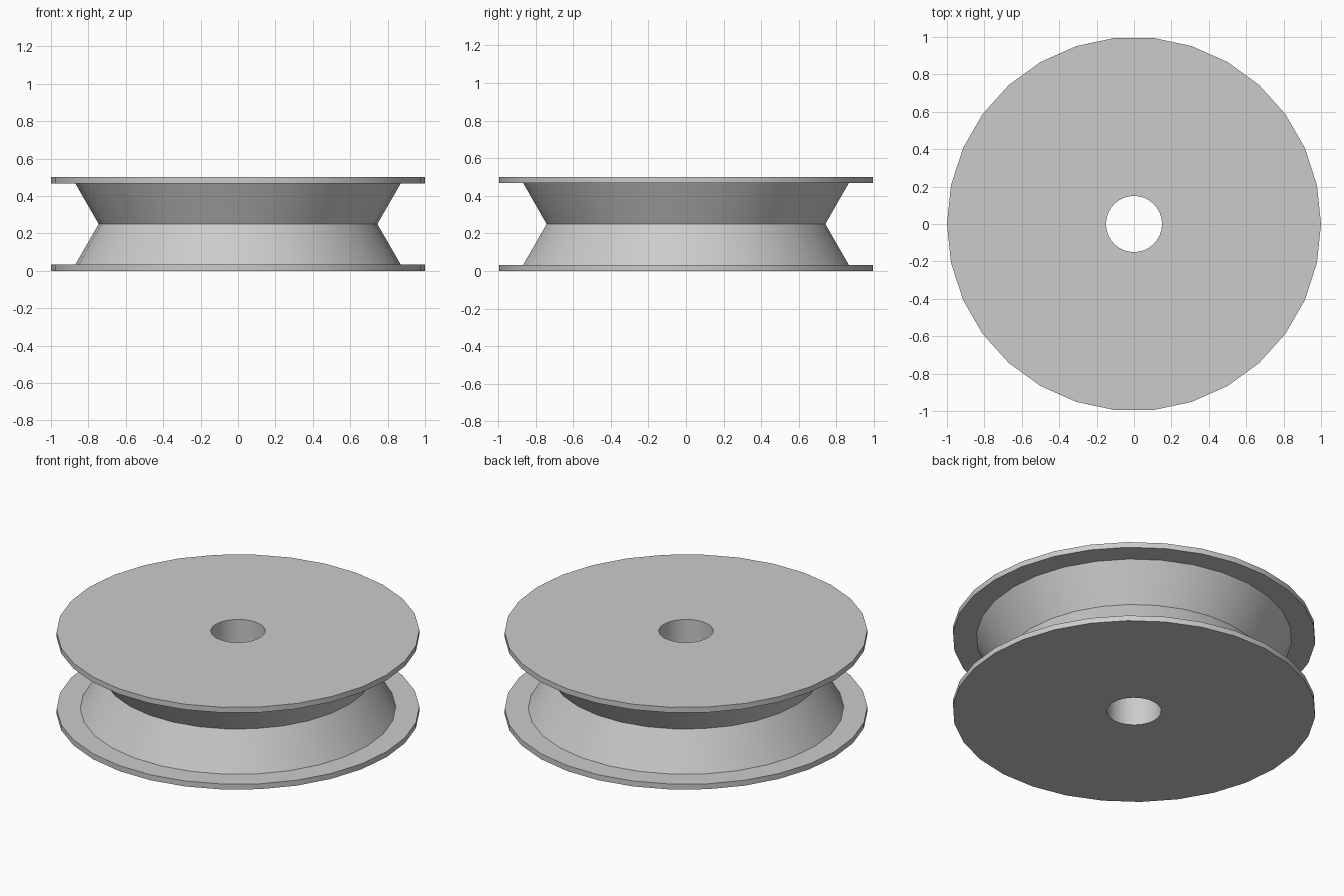
import bpy
import bmesh
import math
from mathutils import Matrix

cube = bpy.data.objects.get("Cube")
if cube:
    bpy.data.objects.remove(cube, do_unlink=True)

SIDES = 30
HEIGHT = 0.5
FLANGE = 0.033

grey = bpy.data.materials.new("light_grey")
grey.use_nodes = True
colour = (0.6, 0.6, 0.6, 1)
grey.diffuse_color = colour
grey.node_tree.nodes["Principled BSDF"].inputs["Base Color"].default_value = colour


def lathe(name, profile):
    """Spin a closed (radius, height) profile around the z axis."""
    bm = bmesh.new()
    verts = [bm.verts.new((r, 0, z)) for r, z in profile]
    edges = [bm.edges.new((verts[i - 1], verts[i])) for i in range(len(verts))]
    bmesh.ops.spin(bm, geom=verts + edges, cent=(0, 0, 0), axis=(0, 0, 1),
                   angle=math.tau, steps=SIDES, use_merge=True)
    bmesh.ops.remove_doubles(bm, verts=bm.verts, dist=0.0001)
    bmesh.ops.recalc_face_normals(bm, faces=bm.faces)
    mesh = bpy.data.meshes.new(name)
    bm.to_mesh(mesh)
    bm.free()
    mesh.materials.append(grey)
    obj = bpy.data.objects.new(name, mesh)
    bpy.context.collection.objects.link(obj)
    bpy.ops.object.select_all(action="DESELECT")
    obj.select_set(True)
    bpy.context.view_layer.objects.active = obj
    bpy.ops.object.shade_smooth_by_angle(angle=math.radians(30))
    return obj


# Half profile from the bore out over the flange and into the groove
BORE, RIM, SHOULDER, WAIST = 0.15, 1.0, 0.87, 0.745
lower = [(BORE, 0), (RIM, 0), (RIM, FLANGE), (SHOULDER, FLANGE)]
upper = [(r, HEIGHT - z) for r, z in reversed(lower)]

# Grooved wheel with two flanges and an open axle bore
lathe("pulley_wheel", lower + [(WAIST, HEIGHT / 2)] + upper)
